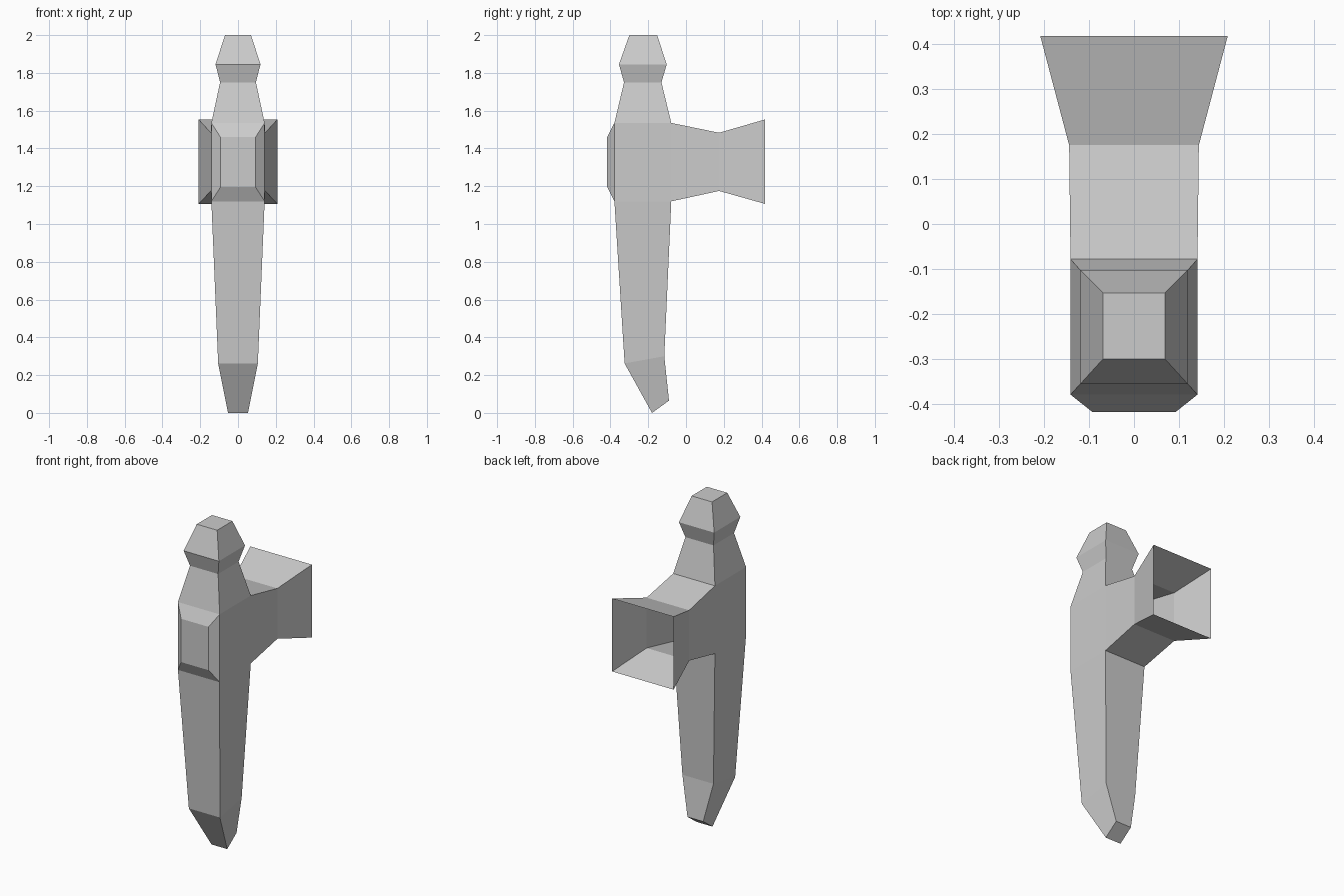
import bpy
import bmesh

cube = bpy.data.objects.get("Cube")
if cube:
    bpy.data.objects.remove(cube, do_unlink=True)

# Single plain grey
grey = bpy.data.materials.new("plain_grey")
grey.use_nodes = True
colour = (0.6, 0.6, 0.6, 1)
grey.diffuse_color = colour
grey.node_tree.nodes["Principled BSDF"].inputs["Base Color"].default_value = colour

bm = bmesh.new()


def ring(points):
    return [bm.verts.new(p) for p in points]


def bridge(a, b, sides=range(4)):
    for i in sides:
        j = (i + 1) % 4
        bm.faces.new((a[i], a[j], b[j], b[i]))


# Shaft sections: half width, front y, front z, back y, back z
sections = [
    (0.053, -0.18, 0.0, -0.09, 0.065),
    (0.105, -0.325, 0.262, -0.115, 0.30),
    (0.141, -0.379, 1.12, -0.078, 1.12),
    (0.141, -0.379, 1.535, -0.078, 1.535),
    (0.095, -0.328, 1.75, -0.13, 1.75),
    (0.119, -0.355, 1.845, -0.102, 1.845),
    (0.069, -0.30, 2.0, -0.153, 2.0),
]
shaft = [ring([(-w, yf, zf), (w, yf, zf), (w, yb, zb), (-w, yb, zb)])
         for w, yf, zf, yb, zb in sections]
for k in range(len(shaft) - 1):
    # The hub segment keeps only its side walls
    bridge(shaft[k], shaft[k + 1], (1, 3) if k == 2 else range(4))
bm.faces.new(reversed(shaft[0]))
bm.faces.new(shaft[-1])

low, high = shaft[2], shaft[3]

# Bevelled front boss
boss_base = [low[0], low[1], high[1], high[0]]
boss = ring([(-0.093, -0.417, 1.195), (0.093, -0.417, 1.195),
             (0.093, -0.417, 1.46), (-0.093, -0.417, 1.46)])
bridge(boss_base, boss)
bm.faces.new(boss)

# Hollow rear socket, open at its flared end
previous = [low[2], low[3], high[3], high[2]]
for w, y, z0, z1 in [(0.144, 0.175, 1.175, 1.483), (0.208, 0.417, 1.107, 1.553)]:
    section = ring([(w, y, z0), (-w, y, z0), (-w, y, z1), (w, y, z1)])
    bridge(previous, section)
    previous = section

mesh = bpy.data.meshes.new("handle_with_socket")
bm.to_mesh(mesh)
bm.free()
mesh.materials.append(grey)
handle = bpy.data.objects.new("handle_with_socket", mesh)
bpy.context.collection.objects.link(handle)
